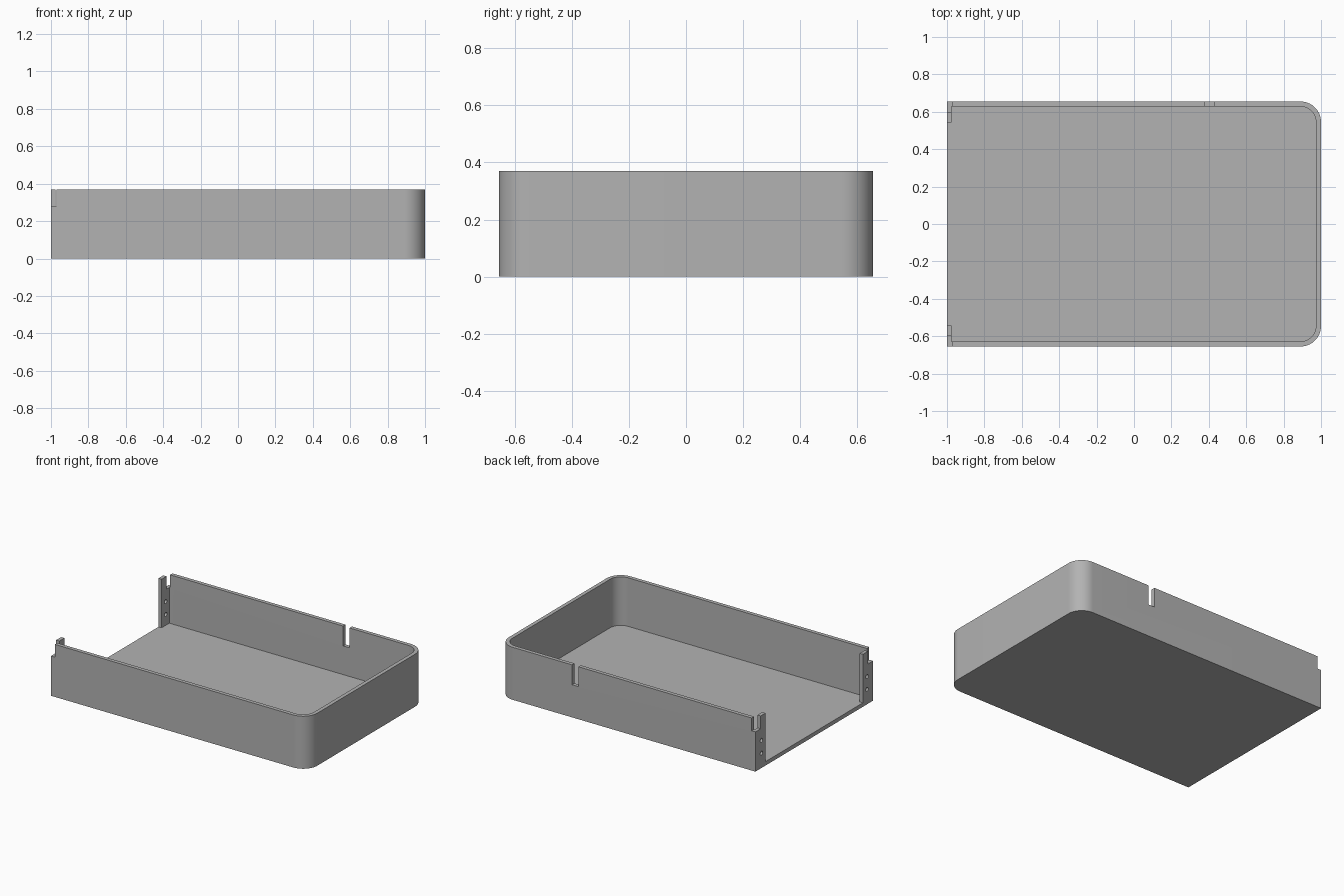
import bpy, bmesh, math
from mathutils import Matrix

cube = bpy.data.objects.get("Cube")
if cube:
    bpy.data.objects.remove(cube, do_unlink=True)

# Main dimensions
HALF_W, HEIGHT = 0.655, 0.37
WALL, FLOOR, RADIUS = 0.027, 0.028, 0.11
FLANGE_Y, FLANGE_X = 0.542, -0.975
POST_Y, NOTCH_Z = 0.597, 0.28

grey = bpy.data.materials.new("plain grey")
grey.use_nodes = True
colour = (0.45, 0.45, 0.45, 1)
grey.diffuse_color = colour
grey.node_tree.nodes["Principled BSDF"].inputs["Base Color"].default_value = colour


def add_object(name, bm):
    bmesh.ops.recalc_face_normals(bm, faces=bm.faces)
    mesh = bpy.data.meshes.new(name)
    bm.to_mesh(mesh)
    bm.free()
    obj = bpy.data.objects.new(name, mesh)
    bpy.context.collection.objects.link(obj)
    mesh.materials.append(grey)
    return obj


def prism(name, outline, z0, z1):
    bm = bmesh.new()
    face = bm.faces.new([bm.verts.new((x, y, z0)) for x, y in outline])
    top = bmesh.ops.extrude_face_region(bm, geom=[face])["geom"]
    verts = [v for v in top if isinstance(v, bmesh.types.BMVert)]
    bmesh.ops.translate(bm, verts=verts, vec=(0, 0, z1 - z0))
    return add_object(name, bm)


def box(name, x0, x1, y0, y1, z0, z1):
    return prism(name, [(x0, y0), (x1, y0), (x1, y1), (x0, y1)], z0, z1)


def rod(name, x, y, z, radius, length):
    bm = bmesh.new()
    place = Matrix.Translation((x, y, z)) @ Matrix.Rotation(math.pi / 2, 4, "Y")
    bmesh.ops.create_cone(bm, cap_ends=True, segments=24, radius1=radius,
                          radius2=radius, depth=length, matrix=place)
    return add_object(name, bm)


def corner(x, y, r, steps=16):
    """Rounded corner at +x, +y, running from the long side to the end."""
    angles = [math.pi / 2 * (1 - i / steps) for i in range(steps + 1)]
    return [(x - r + r * math.cos(a), y - r + r * math.sin(a)) for a in angles]


def mirrored(half):
    """Close a +y half outline with its mirror image."""
    return half + [(x, -y) for x, y in reversed(half)]


# Tray body: solid block with two rounded corners
tray = prism("tray", mirrored([(-1, HALF_W)] + corner(1, HALF_W, RADIUS)), 0, HEIGHT)

# Cavity, narrowed at the open end to leave the two flanges
inner = HALF_W - WALL
cavity = [(-1.1, FLANGE_Y), (FLANGE_X, FLANGE_Y), (FLANGE_X, inner)]
cavity += corner(1 - WALL, inner, RADIUS - WALL)
cutters = [prism("cavity_cutter", mirrored(cavity), FLOOR, 0.5)]

# Slot in the back wall
cutters.append(box("slot_cutter", 0.38, 0.43, 0.6, 0.7, 0.23, 0.5))

# Corner notches and screw holes on both flanges
for side in (-1, 1):
    y0, y1 = sorted((side * POST_Y, side * 0.7))
    cutters.append(box("notch_cutter", -1.1, -0.97, y0, y1, NOTCH_Z, 0.5))
    for z in (0.105, 0.195):
        cutters.append(rod("screw_hole_cutter", -1, side * 0.588, z, 0.014, 0.1))

# Apply each cut to the tray
bpy.ops.object.select_all(action="DESELECT")
tray.select_set(True)
bpy.context.view_layer.objects.active = tray
for cutter in cutters:
    cutter.hide_render = True
    cut = tray.modifiers.new("cut", "BOOLEAN")
    cut.operation, cut.solver, cut.object = "DIFFERENCE", "EXACT", cutter
    bpy.ops.object.modifier_apply(modifier=cut.name)
    bpy.data.objects.remove(cutter, do_unlink=True)

bpy.ops.object.shade_smooth_by_angle(angle=math.radians(30))
